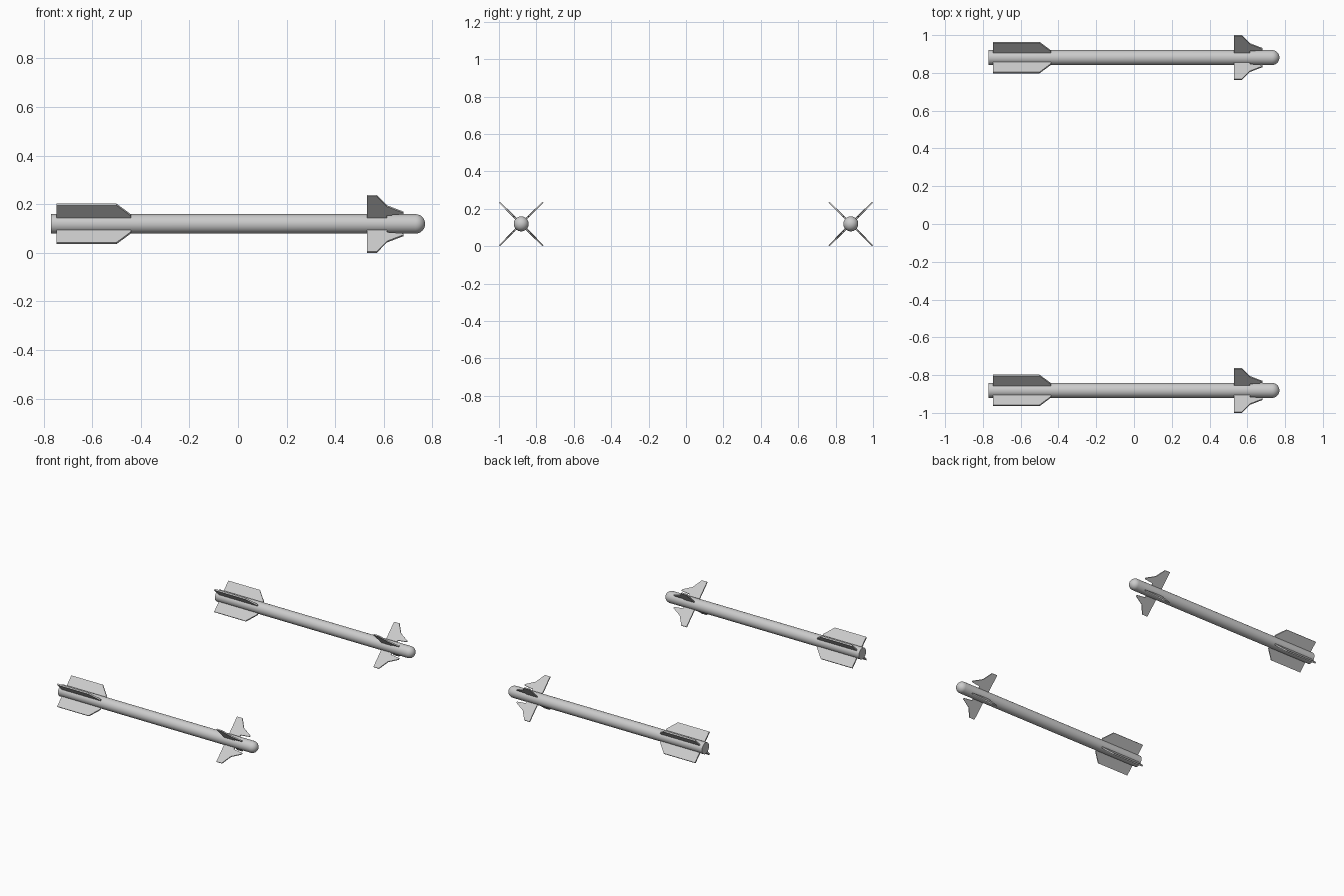
import bpy, bmesh, math
from mathutils import Matrix, Vector

if "Cube" in bpy.data.objects:
    bpy.data.objects.remove(bpy.data.objects["Cube"])

AXIS_Y, AXIS_Z, R = 0.881, 0.119, 0.04

# Fin outlines as (x, distance from the body axis)
TAIL = [(-0.746, 0.03), (-0.746, 0.113), (-0.50, 0.113), (-0.44, 0.05), (-0.44, 0.03)]
NOSE = [(0.53, 0.03), (0.53, 0.164), (0.571, 0.164), (0.613, 0.104),
        (0.68, 0.068), (0.68, 0.059), (0.613, 0.052), (0.613, 0.03)]


def finish(bm, name, y):
    bmesh.ops.recalc_face_normals(bm, faces=bm.faces)
    mesh = bpy.data.meshes.new(name)
    bm.to_mesh(mesh)
    bm.free()
    obj = bpy.data.objects.new(name, mesh)
    obj.location = (0, y, AXIS_Z)
    bpy.context.collection.objects.link(obj)
    return obj


def make_body(name, y):
    # Tube with flat tail and round nose, spun around the x axis
    profile = [(-0.77, 0), (-0.77, R), (0.73, R)]
    profile += [(0.73 + R * math.sin(a), R * math.cos(a))
                for a in (math.pi / 2 * i / 8 for i in range(1, 8))]
    profile.append((0.77, 0))
    bm = bmesh.new()
    verts = [bm.verts.new((x, 0, r)) for x, r in profile]
    edges = [bm.edges.new(pair) for pair in zip(verts, verts[1:])]
    bmesh.ops.spin(bm, geom=verts + edges, cent=(0, 0, 0), axis=(1, 0, 0),
                   angle=math.tau, steps=32, use_merge=True)
    bmesh.ops.remove_doubles(bm, verts=bm.verts, dist=1e-5)
    obj = finish(bm, name, y)
    bpy.ops.object.select_all(action='DESELECT')
    obj.select_set(True)
    bpy.context.view_layer.objects.active = obj
    bpy.ops.object.shade_smooth_by_angle(angle=math.radians(35))


def make_fins(name, outline, thickness, y):
    # Four flat plates in an X arrangement
    bm = bmesh.new()
    for k in range(4):
        rot = Matrix.Rotation(math.pi / 4 + k * math.pi / 2, 3, 'X')
        face = bm.faces.new([bm.verts.new(rot @ Vector((x, -thickness / 2, r)))
                             for x, r in outline])
        ext = bmesh.ops.extrude_face_region(bm, geom=[face], use_keep_orig=True)
        moved = [v for v in ext['geom'] if isinstance(v, bmesh.types.BMVert)]
        bmesh.ops.translate(bm, verts=moved, vec=rot @ Vector((0, thickness, 0)))
    finish(bm, name, y)


for side, y in (("near", -AXIS_Y), ("far", AXIS_Y)):
    make_body(side + "_missile_body", y)
    make_fins(side + "_tail_fins", TAIL, 0.01, y)
    make_fins(side + "_nose_fins", NOSE, 0.008, y)
